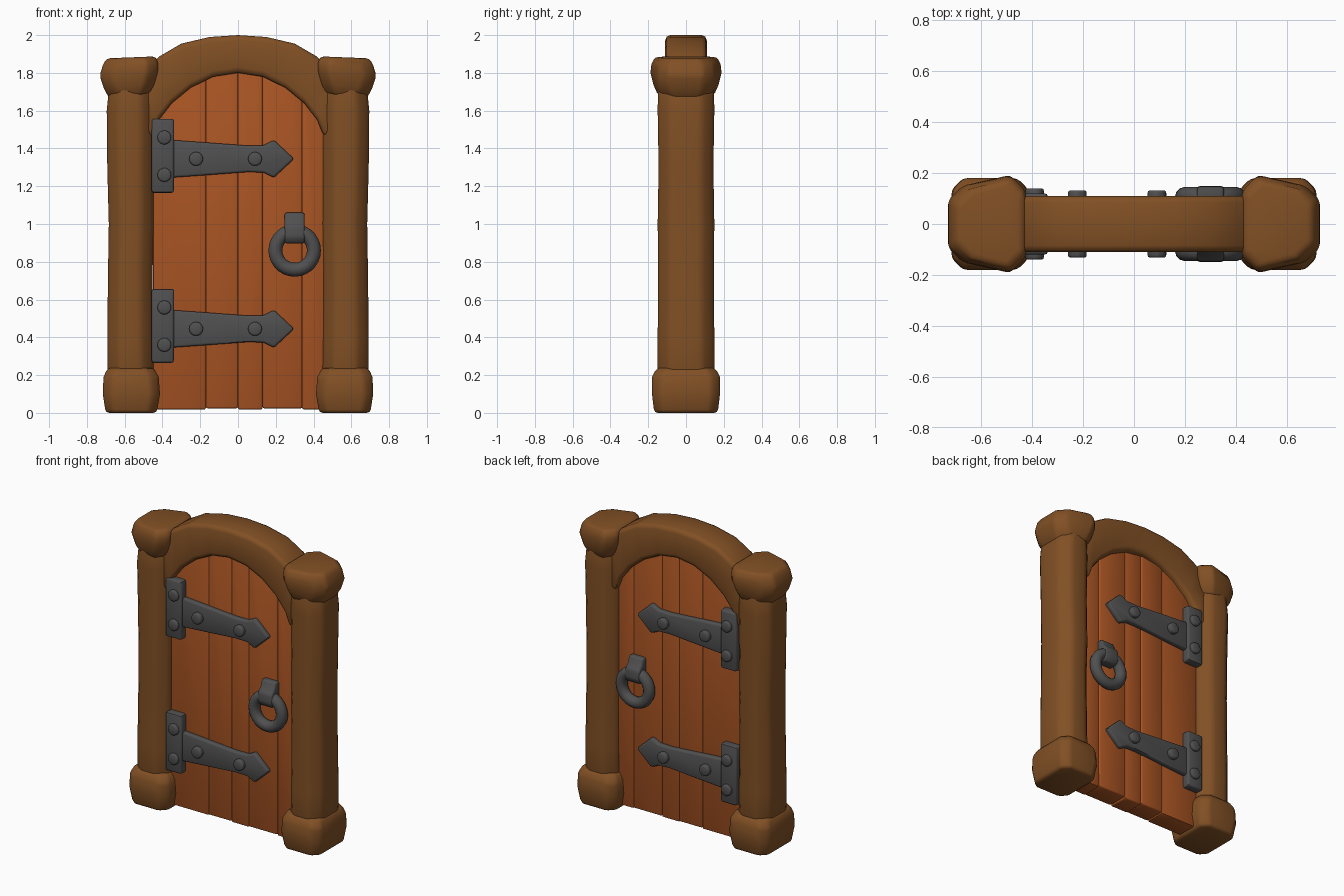
import bpy, bmesh, math

if "Cube" in bpy.data.objects:
    bpy.data.objects.remove(bpy.data.objects["Cube"], do_unlink=True)


def material(name, rgb):
    m = bpy.data.materials.new(name)
    m.use_nodes = True
    m.diffuse_color = (*rgb, 1)
    bsdf = m.node_tree.nodes["Principled BSDF"]
    bsdf.inputs["Base Color"].default_value = (*rgb, 1)
    bsdf.inputs["Roughness"].default_value = 0.8
    return m


FRAME = material("brown_frame_wood", (0.22, 0.08, 0.018))
DOOR = material("orange_door_wood", (0.40, 0.09, 0.017))
IRON = material("dark_iron", (0.08, 0.08, 0.08))


def finish(obj, mat, bevel=0.0, mirror=False, segments=2):
    """Bevel, mirror front to back, bake the modifiers and smooth."""
    obj.data.materials.append(mat)
    if bevel:
        b = obj.modifiers.new("bevel", 'BEVEL')
        b.width, b.segments = bevel, segments
        b.limit_method, b.angle_limit = 'ANGLE', math.radians(28)
    if mirror:
        m = obj.modifiers.new("mirror", 'MIRROR')
        m.use_axis = (False, True, False)
    bpy.ops.object.select_all(action='DESELECT')
    obj.select_set(True)
    bpy.context.view_layer.objects.active = obj
    bpy.ops.object.convert(target='MESH')
    bpy.ops.object.shade_smooth_by_angle(angle=math.radians(45))


def skin(name, rings, mat, **kw):
    """Join equal-length rings of points into a closed solid."""
    bm = bmesh.new()
    loops = [[bm.verts.new(p) for p in ring] for ring in rings]
    n = len(loops[0])
    for a, b in zip(loops, loops[1:]):
        for i in range(n):
            j = (i + 1) % n
            bm.faces.new((a[i], a[j], b[j], b[i]))
    bm.faces.new(loops[0])
    bm.faces.new(loops[-1])
    bmesh.ops.recalc_face_normals(bm, faces=bm.faces)
    mesh = bpy.data.meshes.new(name)
    bm.to_mesh(mesh)
    bm.free()
    obj = bpy.data.objects.new(name, mesh)
    bpy.context.collection.objects.link(obj)
    finish(obj, mat, **kw)


def slab(name, outline, y0, y1, mat, **kw):
    """Extrude an x-z outline through y."""
    skin(name, [[(x, y, z) for x, z in outline] for y in (y0, y1)], mat, **kw)


def octagon(side, z, x0, x1, h_in, h_out, c, tilt=0.0):
    """Chamfered post section, with its own inner and outer half depths."""
    half = [(x0, h_in - c), (x0 + c, h_in), (x1 - c, h_out), (x1, h_out - c)]
    pts = half + [(x, -y) for x, y in reversed(half)]
    return [(side * x, y, z + tilt * (0.57 - x)) for x, y in pts]


# Posts with their blocks
SHAFT = [(0.15, .445, .69, .15), (0.4, .45, .692, .15), (0.75, .452, .688, .147),
         (1.0, .447, .684, .15), (1.3, .448, .692, .145), (1.6, .446, .695, .15),
         (1.75, .45, .68, .148)]
BASE = [(0, .43, .70, .168), (0.1, .413, .716, .18),
        (0.19, .42, .712, .18), (0.238, .445, .69, .155)]
CAP = [(1.675, .455, .68, .15, .13, .12), (1.73, .44, .71, .175, .145, .09),
       (1.795, .425, .732, .192, .15, .06), (1.85, .422, .715, .187, .15, .05),
       (1.882, .438, .695, .165, .13, .04)]
for side, label in ((1, "left"), (-1, "right")):
    skin(label + "_post", [octagon(side, z, a, b, h, h, 0.065)
                           for z, a, b, h in SHAFT], FRAME, bevel=0.022)
    skin(label + "_post_base", [octagon(side, z, a, b, h, h, 0.045)
                                for z, a, b, h in BASE], FRAME, bevel=0.018)
    skin(label + "_post_cap", [octagon(side, z, a, b, h, g, 0.06, t)
                               for z, a, b, h, g, t in CAP], FRAME, bevel=0.018)

# Arched lintel
OUTER = [(0, 2.0), (.15, 1.99), (.3, 1.955), (.42, 1.885), (.5, 1.79), (.54, 1.5)]
INNER = [(0, 1.8), (.13, 1.78), (.25, 1.722), (.35, 1.64), (.42, 1.55), (.455, 1.46)]
stations = list(zip(OUTER, INNER))
stations = [((-a, b), (-c, d)) for (a, b), (c, d) in stations[:0:-1]] + stations
skin("arch", [[(ox, -.11, oz), (ox, .11, oz), (ix, .11, iz), (ix, -.11, iz)]
              for (ox, oz), (ix, iz) in stations], FRAME, bevel=0.026)


# Door planks, topped to follow the arch
def top(x):
    return 1.45 + 0.36 * math.sqrt(1 - (x / 0.48) ** 2)


seams = [-0.45, -0.17, 0.0, 0.13, 0.34, 0.46]
for i, (a, b) in enumerate(zip(seams, seams[1:])):
    low = 0.018 + 0.006 * (i % 2)
    depth = 0.07 + 0.003 * (i % 2)
    xs = [b + (a - b) * k / 4 for k in range(5)]
    outline = [(a, low), (b, low)] + [(x, top(x)) for x in xs]
    slab("door_plank_%d" % (i + 1), outline, -depth, depth, DOOR, bevel=0.009)


# Hinges on both faces
def rivet(name, x, z, y):
    ring = [(x + 0.038 * math.cos(k * math.tau / 12),
             z + 0.038 * math.sin(k * math.tau / 12)) for k in range(12)]
    slab(name, ring, 0.08, y, IRON, bevel=0.013, mirror=True)


STRAP = [(-.36, .10), (-.15, .085), (.05, .07), (.135, .072), (.19, .1)]
for zc, label in ((1.345, "upper"), (0.445, "lower")):
    upper = [(x, zc + h) for x, h in STRAP]
    under = [(x, zc - h) for x, h in reversed(STRAP)]
    slab(label + "_hinge_strap", upper + [(.297, zc)] + under, 0.06, 0.103,
         IRON, bevel=0.012, mirror=True)
    z0, z1 = zc - 0.18, zc + 0.212
    slab(label + "_hinge_plate", [(-.457, z0), (-.34, z0), (-.338, z1), (-.457, z1)],
         0.05, 0.12, IRON, bevel=0.012, mirror=True)
    for k, (x, dz, y) in enumerate([(-.39, .113, .14), (-.39, -.085, .14),
                                    (-.222, 0, .132), (.09, 0, .132)]):
        rivet("%s_hinge_rivet_%d" % (label, k + 1), x, zc + dz, y)

# Ring handle and the bracket it hangs from, on both faces
bpy.ops.mesh.primitive_torus_add(major_radius=0.102, minor_radius=0.037,
                                 major_segments=28, minor_segments=12,
                                 location=(0.3, -0.108, 0.86),
                                 rotation=(math.pi / 2, 0, 0))
ring = bpy.context.object
ring.name = "ring_handle"
bpy.ops.object.transform_apply(location=True, rotation=True, scale=True)
finish(ring, IRON, mirror=True)

SIDE = [(.06, 1.06), (.105, 1.06), (.118, 1.02), (.146, .99),
        (.15, .93), (.13, .897), (.06, .897)]
skin("ring_bracket", [[(x, y, z) for y, z in SIDE] for x in (.247, .353)],
     IRON, bevel=0.012, mirror=True)
